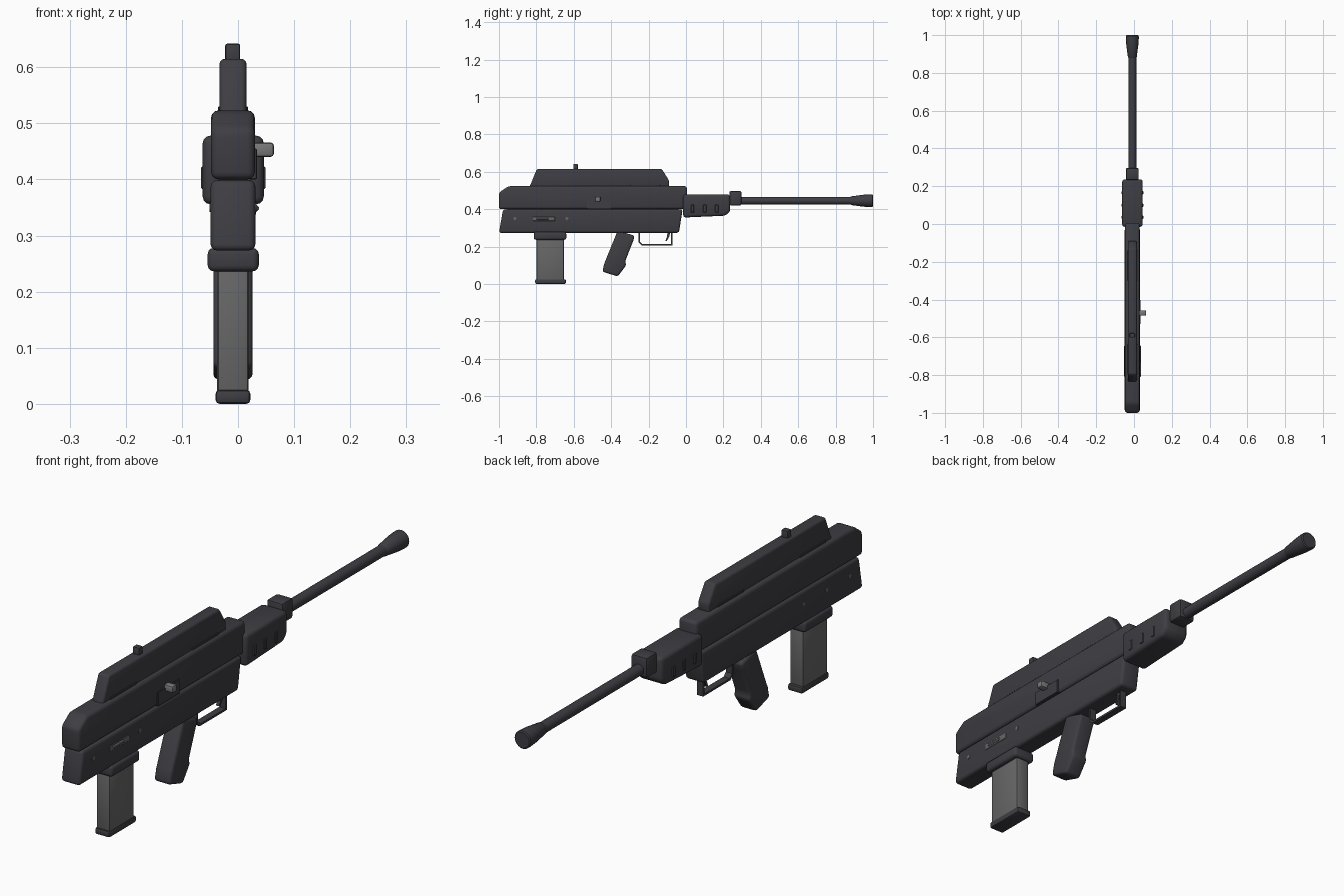
import bpy, bmesh, math
from mathutils import Matrix, Vector

if "Cube" in bpy.data.objects:
    bpy.data.objects.remove(bpy.data.objects["Cube"])

CX = -0.009   # lateral centre of the body


def material(name, rgb):
    m = bpy.data.materials.new(name)
    m.diffuse_color = (*rgb, 1)
    m.use_nodes = True
    m.node_tree.nodes["Principled BSDF"].inputs["Base Color"].default_value = m.diffuse_color
    return m


DARK = material("dark_polymer", (0.048, 0.047, 0.056))
STEEL = material("magazine_grey", (0.135, 0.135, 0.137))
LIGHT = material("light_steel", (0.19, 0.19, 0.19))


def finish(bm, name, mat):
    bmesh.ops.recalc_face_normals(bm, faces=bm.faces)
    me = bpy.data.meshes.new(name)
    bm.to_mesh(me)
    bm.free()
    me.materials.append(mat)
    ob = bpy.data.objects.new(name, me)
    bpy.context.collection.objects.link(ob)
    return ob


def slab(name, pts, x0, x1, mat=DARK, bevel=0.012, seg=3):
    """Side profile (y, z) extruded from x0 to x1 with rounded edges."""
    bm = bmesh.new()
    f = bm.faces.new([bm.verts.new((x0, y, z)) for y, z in pts])
    r = bmesh.ops.extrude_face_region(bm, geom=[f])
    bmesh.ops.translate(bm, vec=(x1 - x0, 0, 0),
                        verts=[v for v in r["geom"] if isinstance(v, bmesh.types.BMVert)])
    bmesh.ops.recalc_face_normals(bm, faces=bm.faces)
    if bevel:
        bmesh.ops.bevel(bm, geom=bm.edges[:], offset=bevel, segments=seg,
                        profile=0.5, affect='EDGES', clamp_overlap=True)
    return finish(bm, name, mat)


def box(name, x0, x1, y0, y1, z0, z1, mat=DARK, bevel=0.006, seg=2):
    return slab(name, [(y0, z0), (y1, z0), (y1, z1), (y0, z1)], x0, x1, mat, bevel, seg)


def turned(name, prof, origin, axis, mat=DARK, n=24):
    """Solid of revolution: prof is (distance along axis, radius)."""
    bm = bmesh.new()
    rings = [[bm.verts.new((r * math.cos(2 * math.pi * i / n),
                            r * math.sin(2 * math.pi * i / n), d)) for i in range(n)]
             for d, r in prof]
    for a, b in zip(rings, rings[1:]):
        for i in range(n):
            j = (i + 1) % n
            bm.faces.new((a[i], a[j], b[j], b[i]))
    bm.faces.new(rings[0])
    bm.faces.new(rings[-1])
    rot = Vector((0, 0, 1)).rotation_difference(Vector(axis)).to_matrix().to_4x4()
    bmesh.ops.transform(bm, matrix=Matrix.Translation(origin) @ rot, verts=bm.verts)
    return finish(bm, name, mat)


# Receiver halves
slab("upper_receiver", [(-1, 0.40), (0.005, 0.40), (0.005, 0.523), (-0.95, 0.523), (-1, 0.488)],
     -0.048, 0.030, bevel=0.013)
slab("lower_receiver", [(-1, 0.273), (-0.038, 0.273), (-0.018, 0.399), (-0.978, 0.399)],
     -0.049, 0.031, bevel=0.012)
box("receiver_core", -0.036, 0.018, -0.96, -0.04, 0.38, 0.42, bevel=0)

# Top sight housing and knob
slab("sight_housing", [(-0.838, 0.515), (-0.09, 0.515), (-0.09, 0.552), (-0.13, 0.615), (-0.797, 0.615)],
     -0.033, 0.015, bevel=0.009)
for y in (-0.715, -0.22):
    box("sight_foot", -0.036, 0.018, y - 0.08, y + 0.08, 0.518, 0.53, bevel=0.002, seg=1)
box("rear_sight_post", -0.023, 0.004, -0.602, -0.578, 0.605, 0.642, bevel=0.004)

# Handguard with raised ribs on both sides
slab("handguard", [(-0.015, 0.355), (0.21, 0.365), (0.236, 0.388), (0.236, 0.478), (-0.015, 0.478)],
     -0.063, 0.046, bevel=0.014)
for y in (0.035, 0.10, 0.165):
    box("handguard_rib", -0.066, 0.049, y - 0.009, y + 0.009, 0.382, 0.424, bevel=0.003, seg=1)

# Barrel group
box("gas_block", -0.043, 0.025, 0.232, 0.297, 0.42, 0.497, bevel=0.008)
turned("barrel", [(0.15, 0.021), (0.93, 0.021)], (CX, 0, 0.445), (0, 1, 0))
turned("muzzle", [(0.88, 0.021), (0.884, 0.0235), (0.95, 0.032), (0.985, 0.0345),
                  (0.996, 0.034), (1.0, 0.030)], (CX, 0, 0.445), (0, 1, 0))

# Pistol grip
slab("pistol_grip", [(-0.365, 0.285), (-0.275, 0.258), (-0.28, 0.235), (-0.325, 0.122), (-0.32, 0.10),
                     (-0.365, 0.04), (-0.447, 0.066), (-0.437, 0.11)],
     -0.044, 0.026, bevel=0.012)

# Trigger and guard
slab("trigger_guard", [(-0.254, 0.28), (-0.254, 0.222), (-0.236, 0.205), (-0.072, 0.205), (-0.072, 0.28),
                       (-0.080, 0.28), (-0.080, 0.213), (-0.232, 0.213), (-0.246, 0.226), (-0.246, 0.28)],
     -0.022, 0.004, bevel=0)
slab("trigger", [(-0.098, 0.28), (-0.082, 0.28), (-0.091, 0.25), (-0.104, 0.228), (-0.110, 0.231),
                 (-0.102, 0.252)], -0.016, -0.002, bevel=0)

# Magazine
box("magazine_well", -0.054, 0.037, -0.813, -0.64, 0.236, 0.278, bevel=0.011, seg=3)
box("magazine", -0.037, 0.019, -0.80, -0.652, 0.012, 0.262, STEEL, bevel=0.007)
box("magazine_floorplate", -0.040, 0.022, -0.806, -0.642, 0.0, 0.025, bevel=0.007)

# Charging handle and its plate
box("handle_plate", 0.02, 0.034, -0.53, -0.40, 0.40, 0.455, bevel=0.002, seg=1)
box("charging_handle", 0.02, 0.064, -0.485, -0.457, 0.440, 0.466, LIGHT, bevel=0.006)

# Selector lever and receiver pins
box("selector_plate", 0.025, 0.0325, -0.82, -0.70, 0.335, 0.361, STEEL, bevel=0.003, seg=1)
box("selector_lever", 0.028, 0.037, -0.80, -0.735, 0.343, 0.354, LIGHT, bevel=0.003, seg=1)
for y in (-0.915, -0.637):
    turned("receiver_pin", [(-0.051, 0.008), (0.033, 0.008)], (0, y, 0.35), (1, 0, 0), STEEL, 12)
turned("selector_pin", [(-0.051, 0.008), (0.0, 0.008)], (0, -0.776, 0.35), (1, 0, 0), STEEL, 12)

# Smooth shading with sharp edges kept
bpy.ops.object.select_all(action='SELECT')
bpy.context.view_layer.objects.active = bpy.context.scene.objects[0]
bpy.ops.object.shade_smooth_by_angle(angle=math.radians(35))
